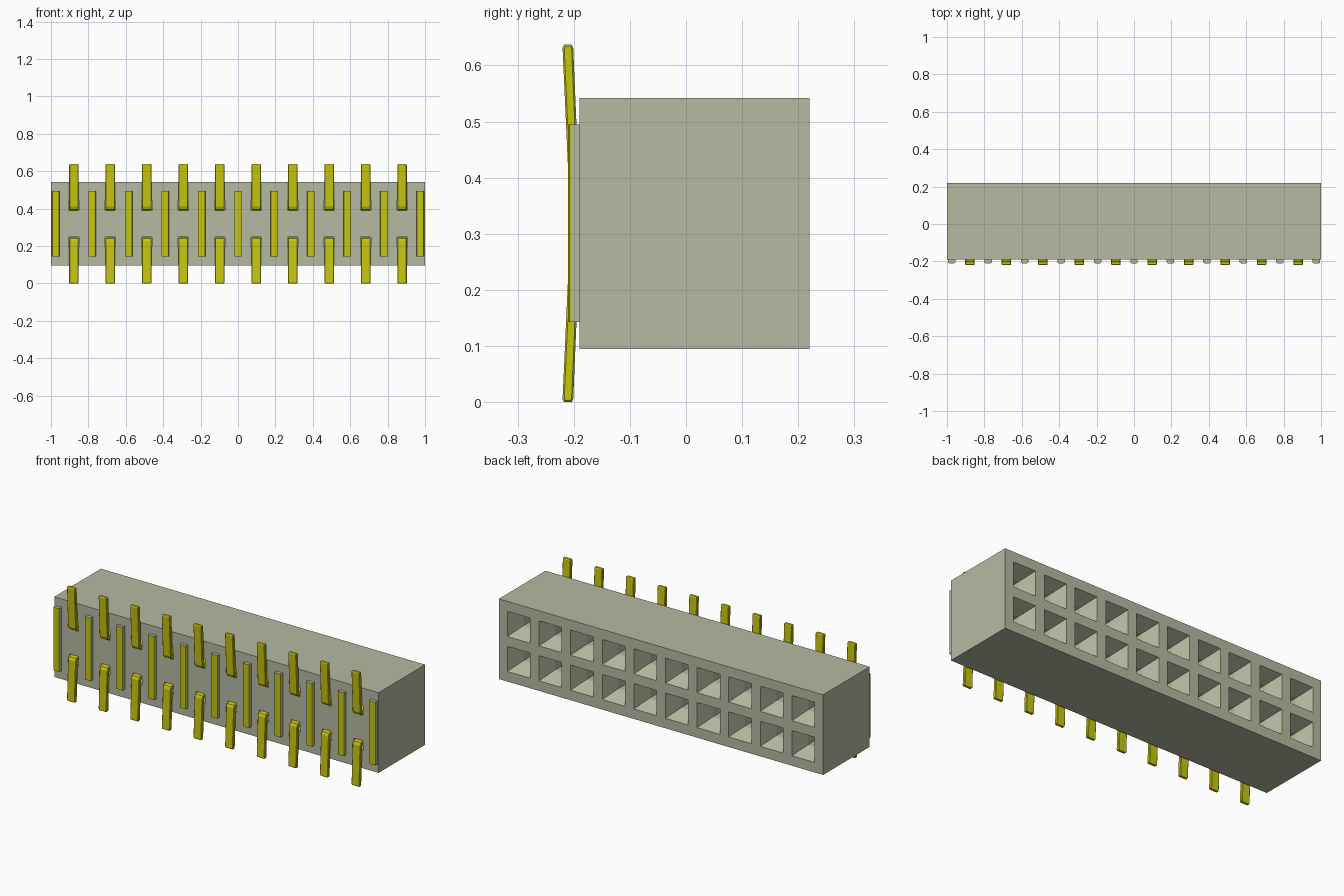
import bpy, bmesh

cube = bpy.data.objects.get("Cube")
if cube:
    bpy.data.objects.remove(cube, do_unlink=True)


def material(name, rgb):
    m = bpy.data.materials.new(name)
    m.use_nodes = True
    m.diffuse_color = (*rgb, 1)
    bsdf = next(n for n in m.node_tree.nodes if n.type == 'BSDF_PRINCIPLED')
    bsdf.inputs["Base Color"].default_value = (*rgb, 1)
    return m


GREY = material("grey_plastic", (0.47, 0.49, 0.36))
YELLOW = material("yellow_metal", (0.57, 0.57, 0.005))

PITCH = 0.195
COLS = 10
BACK, FRONT = 0.22, -0.19
BOTTOM, TOP = 0.095, 0.542
MID = (BOTTOM + TOP) / 2
PIN_X = [(i - (COLS - 1) / 2) * PITCH for i in range(COLS)]
ROW_Z = [MID - PITCH / 2, MID + PITCH / 2]


def add_object(name, mesh):
    ob = bpy.data.objects.new(name, mesh)
    bpy.context.collection.objects.link(ob)
    return ob


def finish(bm, name, mats):
    bmesh.ops.recalc_face_normals(bm, faces=bm.faces)
    mesh = bpy.data.meshes.new(name)
    bm.to_mesh(mesh)
    bm.free()
    for m in mats:
        mesh.materials.append(m)
    return mesh


def ring(bm, x0, x1, z0, z1, y):
    return [bm.verts.new(p) for p in
            ((x0, y, z0), (x1, y, z0), (x1, y, z1), (x0, y, z1))]


def square(bm, x, z, size, y):
    h = size / 2
    return ring(bm, x - h, x + h, z - h, z + h, y)


def loft(bm, rings, cap=True):
    for a, b in zip(rings, rings[1:]):
        for i in range(4):
            j = (i + 1) % 4
            bm.faces.new((a[i], a[j], b[j], b[i]))
    if cap:
        bm.faces.new(rings[-1])


def extrude_profile(points, to_3d, depth):
    """Solid prism from a 2D outline, centred along its depth."""
    bm = bmesh.new()
    ends = [[bm.verts.new(to_3d(p, d)) for p in points]
            for d in (-depth / 2, depth / 2)]
    bm.faces.new(ends[0])
    bm.faces.new(ends[1])
    n = len(points)
    for i in range(n):
        j = (i + 1) % n
        bm.faces.new((ends[0][i], ends[0][j], ends[1][j], ends[1][i]))
    return bm


# Housing: a tile per contact, with a funnel socket behind and a slot in front
bm = bmesh.new()
for c, x in enumerate(PIN_X):
    x0 = -1 if c == 0 else x - PITCH / 2
    x1 = 1 if c == COLS - 1 else x + PITCH / 2
    for r, z in enumerate(ROW_Z):
        z0, z1 = ((BOTTOM, MID), (MID, TOP))[r]
        back = ring(bm, x0, x1, z0, z1, BACK)
        front = ring(bm, x0, x1, z0, z1, FRONT)
        loft(bm, [back, square(bm, x, z, 0.14, BACK),
                  square(bm, x, z, 0.07, BACK - 0.09),
                  square(bm, x, z, 0.07, BACK - 0.20)])
        loft(bm, [front, square(bm, x, z, 0.055, FRONT),
                  square(bm, x, z, 0.055, FRONT + 0.10)])
        # outer walls only on the housing's boundary
        outer = (r == 0, c == COLS - 1, r == 1, c == 0)
        for i in range(4):
            if outer[i]:
                j = (i + 1) % 4
                bm.faces.new((back[i], back[j], front[j], front[i]))
bmesh.ops.remove_doubles(bm, verts=bm.verts, dist=1e-5)
add_object("housing", finish(bm, "housing", [GREY]))

# Contact feet: bent strips leaving the slots, mirrored for the lower row
FOOT = [(-0.10, 0.391), (-0.190, 0.391), (-0.203, 0.396), (-0.210, 0.411),
        (-0.220, 0.632), (-0.217, 0.637), (-0.204, 0.637), (-0.201, 0.632),
        (-0.192, 0.420), (-0.186, 0.410), (-0.10, 0.409)]
for row, sign in (("upper", 1), ("lower", -1)):
    bm = extrude_profile(
        FOOT, lambda p, d: (d, p[0], MID + sign * (p[1] - MID)), 0.05)
    mesh = finish(bm, row + "_foot", [YELLOW])
    for i, x in enumerate(PIN_X):
        foot = add_object(f"{row}_foot_{i + 1}", mesh)
        foot.location.x = x
        bevel = foot.modifiers.new("soft_edges", 'BEVEL')
        bevel.width = 0.003
        bevel.segments = 1
        bevel.limit_method = 'ANGLE'
        bevel.angle_limit = 1.2

# Standoff ribs between the feet: rounded yellow front, grey sides and ends
RIB = [(-0.02, -0.189), (-0.02, -0.204), (-0.018, -0.208), (-0.013, -0.210),
       (0.013, -0.210), (0.018, -0.208), (0.02, -0.204), (0.02, -0.189)]
bm = extrude_profile(RIB, lambda p, d: (p[0], p[1], MID + d), 0.352)
bmesh.ops.recalc_face_normals(bm, faces=bm.faces)
for f in bm.faces:
    f.material_index = 1 if f.normal.y < -0.1 else 0
rib_mesh = finish(bm, "rib", [GREY, YELLOW])
for i in range(COLS + 1):
    rib = add_object(f"rib_{i + 1}", rib_mesh)
    rib.location.x = (i - COLS / 2) * PITCH
